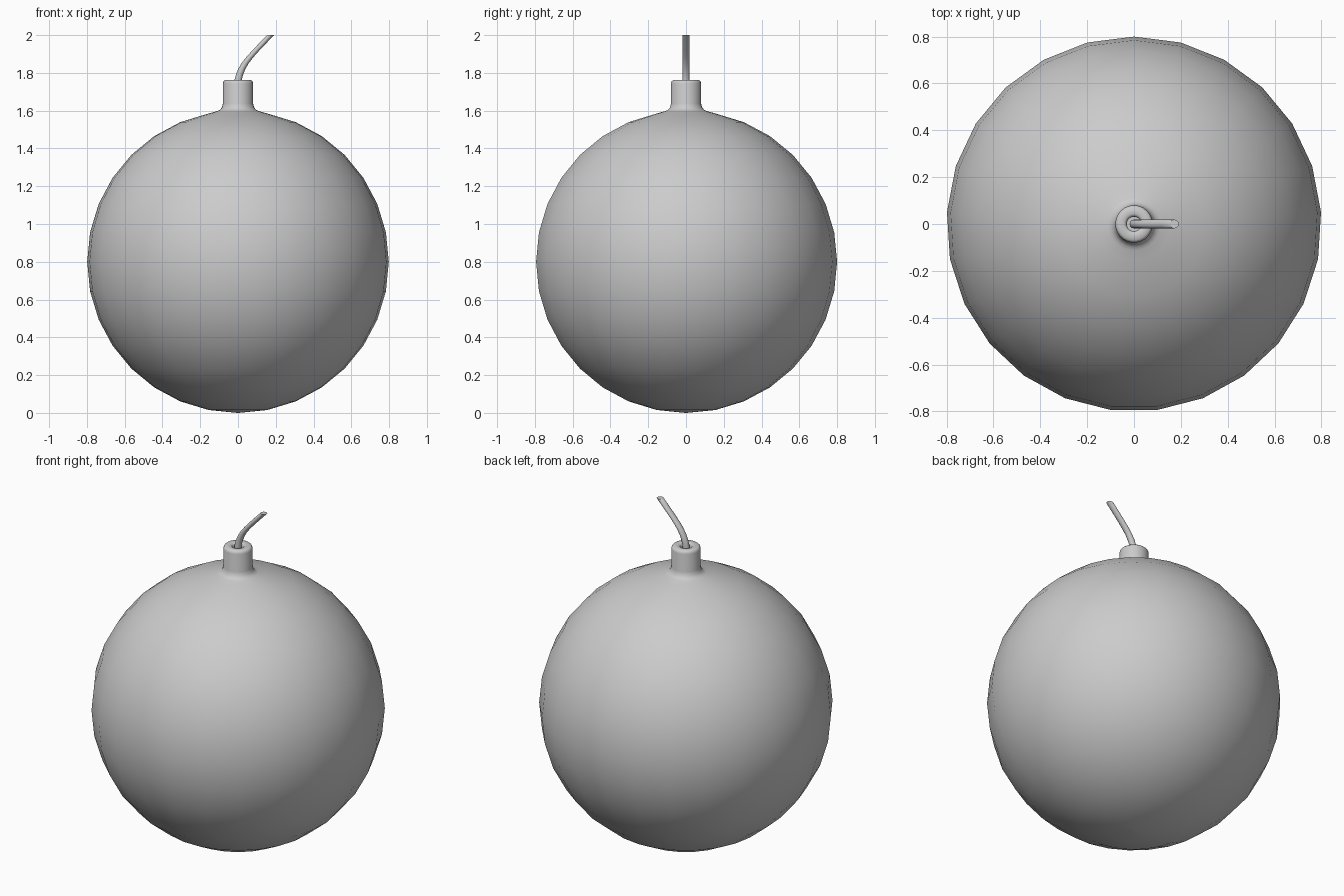
import bpy, bmesh, math

if "Cube" in bpy.data.objects:
    bpy.data.objects.remove(bpy.data.objects["Cube"])

SIDES = 25


def ring(bm, x, z, radius, sides):
    # horizontal ring with one vertex on +y
    return [bm.verts.new((x + radius * math.sin(2 * math.pi * i / sides),
                          radius * math.cos(2 * math.pi * i / sides), z))
            for i in range(sides)]


def loft(name, sections, sides, angle):
    # sections: (x offset, z, radius), skinned and capped
    bm = bmesh.new()
    rings = [ring(bm, x, z, r, sides) for x, z, r in sections]
    for a, b in zip(rings, rings[1:]):
        for i in range(sides):
            j = (i + 1) % sides
            bm.faces.new((a[i], a[j], b[j], b[i]))
    for end in (rings[0], rings[-1]):
        bm.faces.new(end)
    bmesh.ops.recalc_face_normals(bm, faces=bm.faces)
    mesh = bpy.data.meshes.new(name)
    bm.to_mesh(mesh)
    bm.free()
    obj = bpy.data.objects.new(name, mesh)
    bpy.context.collection.objects.link(obj)
    bpy.ops.object.select_all(action='DESELECT')
    obj.select_set(True)
    bpy.context.view_layer.objects.active = obj
    bpy.ops.object.shade_smooth_by_angle(angle=math.radians(angle))
    return obj


# Round body, flowing through a fillet into the neck with a recessed mouth
profile = [(0, 0.0, 0.004)]
for k in range(-7, 7):
    a = math.radians(11.25 * k)
    profile.append((0, 0.8 + 0.8 * math.sin(a), 0.8 * math.cos(a)))
neck = [(0.156, 1.585), (0.113, 1.597), (0.098, 1.603), (0.086, 1.616),
        (0.080, 1.638), (0.080, 1.744), (0.077, 1.755), (0.069, 1.762),
        (0.043, 1.762), (0.035, 1.758), (0.031, 1.748), (0.031, 1.70)]
profile += [(0, z, r) for r, z in neck]
loft("body", profile, SIDES, 60)

# Curved fuse, a level circle swept along a bending path
path = [(0, 1.69), (0, 1.76), (0.008, 1.79), (0.02, 1.82), (0.037, 1.85),
        (0.06, 1.88), (0.092, 1.916), (0.13, 1.956), (0.172, 2.0)]
loft("fuse", [(x, z, 0.019) for x, z in path], 12, 50)
